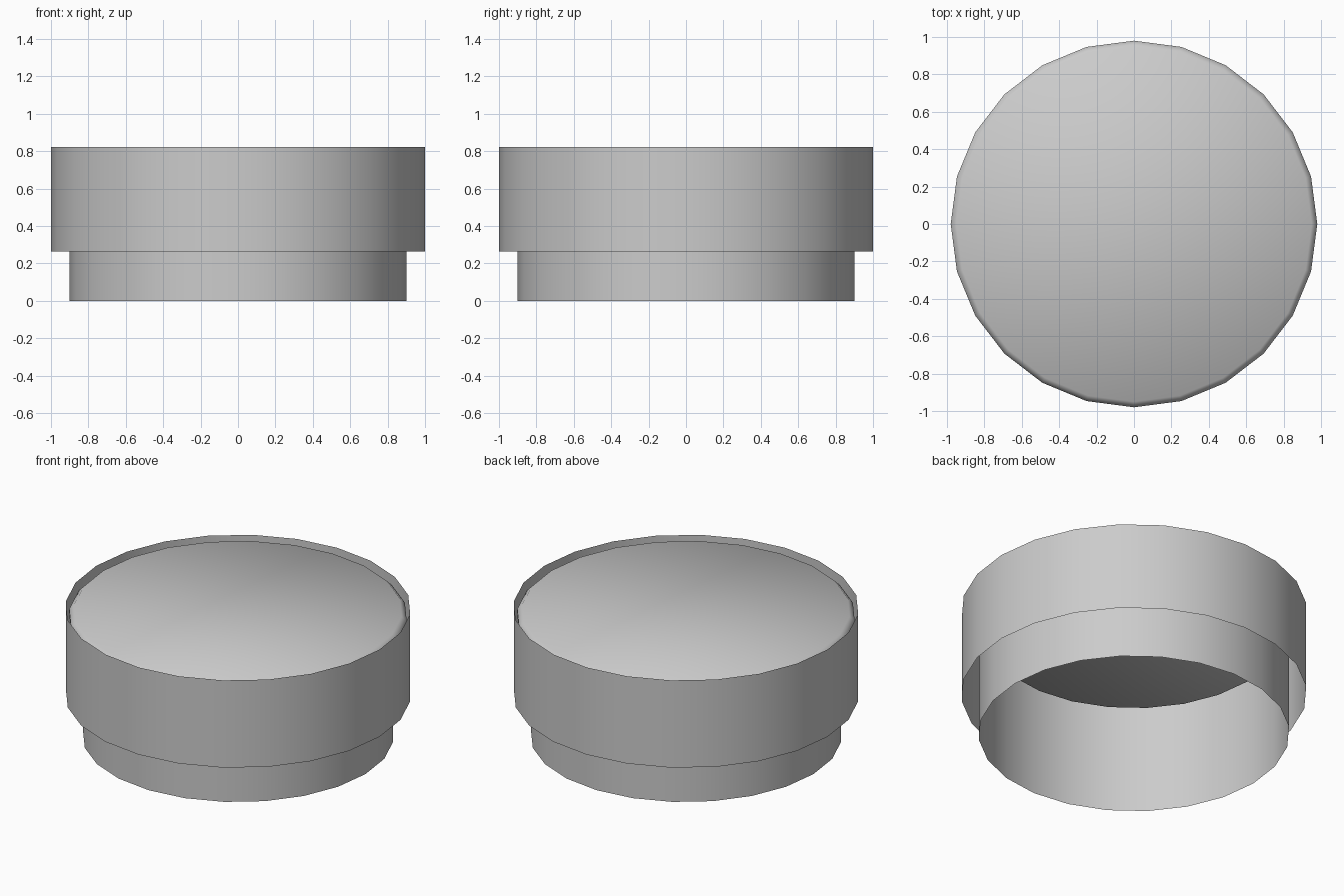
import bpy, bmesh, math

if "Cube" in bpy.data.objects:
    bpy.data.objects.remove(bpy.data.objects["Cube"])

SIDES = 24


def lathe(name, profile, capped=False):
    """Revolve (radius, z) points around z; optionally close both ends."""
    bm = bmesh.new()
    rings = [[bm.verts.new((r * math.cos(2 * math.pi * i / SIDES),
                            r * math.sin(2 * math.pi * i / SIDES), z))
              for i in range(SIDES)] for r, z in profile]
    for low, high in zip(rings, rings[1:]):
        for i in range(SIDES):
            j = (i + 1) % SIDES
            bm.faces.new((low[i], low[j], high[j], high[i]))
    if capped:
        bm.faces.new(rings[0][::-1])
        bm.faces.new(rings[-1])
    for face in bm.faces:
        face.smooth = True
    mesh = bpy.data.meshes.new(name)
    bm.to_mesh(mesh)
    bm.free()
    obj = bpy.data.objects.new(name, mesh)
    bpy.context.collection.objects.link(obj)
    return obj


# Thin open wall of the wide upper band
lathe("outer_band", [(1.0, 0.265), (1.0, 0.822)])

# Thin open tube below, with its own rounded-edge disc set inside
lathe("base_tube", [(0.9, 0.0), (0.9, 0.78)])
lathe("inner_disc", [(0.85, 0.66), (0.88, 0.69), (0.88, 0.74), (0.85, 0.77)], capped=True)

# Lid disc sunk just below the rim, with softly rounded edges
lathe("lid_disc", [(0.95, 0.80), (0.98, 0.77)][::-1], capped=False)
lid = lathe("lid_top", [(0.98, 0.74), (0.98, 0.775), (0.95, 0.805)], capped=True)
bpy.data.objects.remove(bpy.data.objects["lid_disc"])
